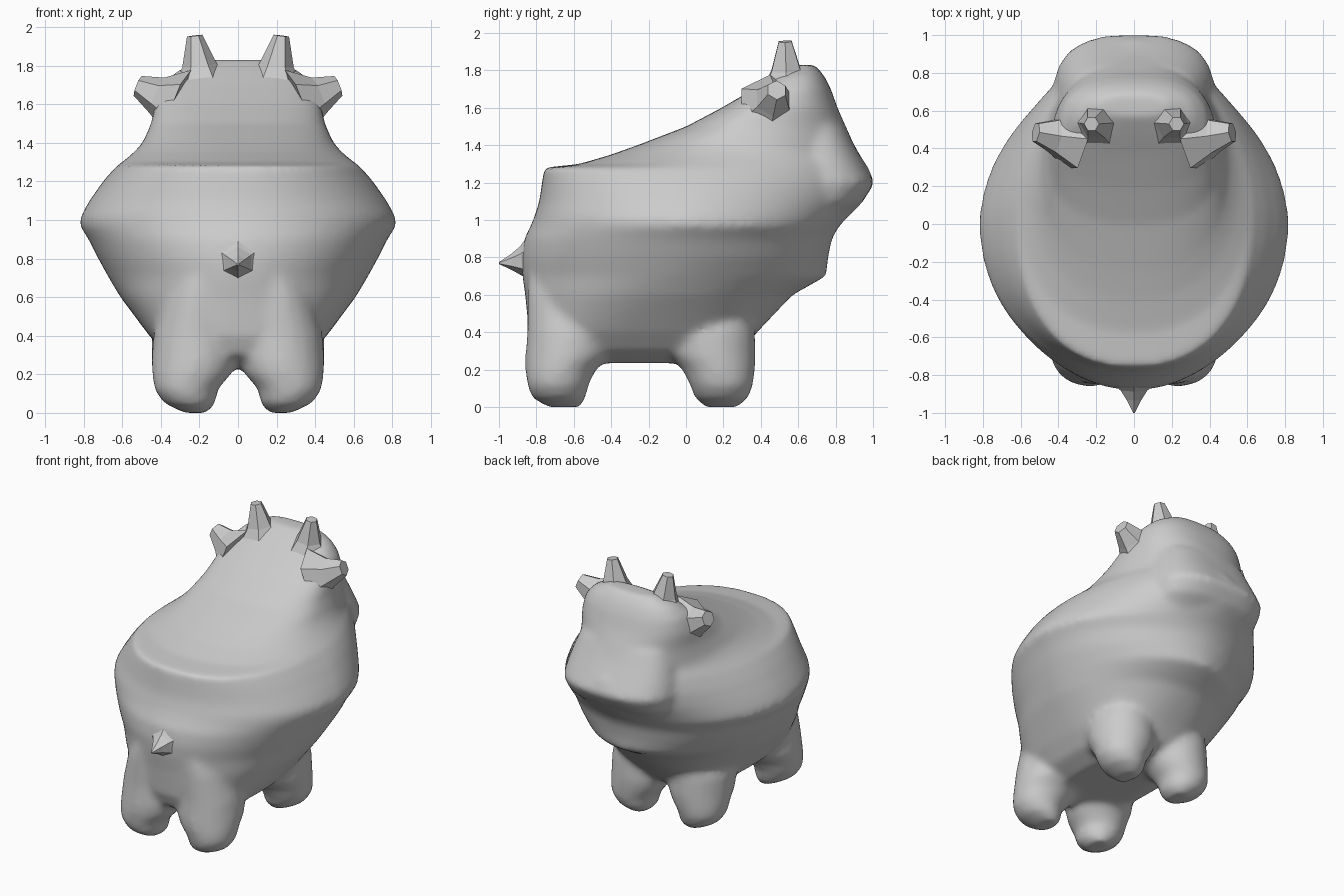
import bpy, bmesh, math
from mathutils import Vector


def add_loft(bm, rings):
    """Skin a list of closed rings of points and cap both ends."""
    loops = [[bm.verts.new(p) for p in ring] for ring in rings]
    n = len(loops[0])
    for a, b in zip(loops, loops[1:]):
        for i in range(n):
            j = (i + 1) % n
            bm.faces.new((a[i], a[j], b[j], b[i]))
    bm.faces.new(loops[0][::-1])
    bm.faces.new(loops[-1])


def oval(z, back, front, half, mid, power, front_power, n=64):
    """Horizontal superellipse, different in front of and behind its widest line."""
    pts = []
    for i in range(n):
        t = 2 * math.pi * i / n
        c, s = math.cos(t), math.sin(t)
        e = 2 / (front_power if s > 0 else power)
        x = math.copysign(abs(c) ** e, c) * half
        y = mid + math.copysign(abs(s) ** e, s) * ((front - mid) if s > 0 else (mid - back))
        pts.append((x, y, z))
    return pts


def tube(stations, n=6):
    """Rings around a path of (point, radius), square to the overall direction."""
    axis = (Vector(stations[-1][0]) - Vector(stations[0][0])).normalized()
    u = axis.cross(Vector((0, 1, 0) if abs(axis.y) < 0.8 else (1, 0, 0))).normalized()
    v = axis.cross(u)
    return [[Vector(p) + r * (u * math.cos(2 * math.pi * i / n) + v * math.sin(2 * math.pi * i / n))
             for i in range(n)] for p, r in stations]


def make(name, bm):
    bmesh.ops.recalc_face_normals(bm, faces=bm.faces)
    mesh = bpy.data.meshes.new(name)
    bm.to_mesh(mesh)
    bm.free()
    ob = bpy.data.objects.new(name, mesh)
    bpy.context.collection.objects.link(ob)
    return ob


# Body and head: z, back y, front y, half width, widest y, back and front roundness
body = bmesh.new()
sections = [
    (0.235, -0.66, 0.16, 0.24, -0.25, 2.4, 2.4),
    (0.30, -0.80, 0.30, 0.37, -0.25, 2.8, 2.8),
    (0.40, -0.84, 0.38, 0.46, -0.22, 2.7, 2.5),
    (0.60, -0.86, 0.57, 0.61, -0.12, 2.2, 2.0),
    (0.70, -0.875, 0.75, 0.67, -0.08, 2.0, 1.8),
    (0.80, -0.88, 0.76, 0.725, -0.05, 2.0, 1.9),
    (0.90, -0.865, 0.78, 0.775, -0.03, 2.0, 1.9),
    (0.97, -0.83, 0.82, 0.82, 0.0, 2.0, 1.9),
    (1.02, -0.81, 0.87, 0.815, 0.0, 2.05, 1.8),
    (1.10, -0.785, 0.95, 0.77, 0.03, 2.1, 1.7),
    (1.20, -0.77, 1.00, 0.70, 0.06, 2.2, 1.7),
    (1.28, -0.76, 0.98, 0.63, 0.08, 2.3, 1.8),
    (1.30, -0.57, 0.96, 0.60, 0.10, 2.2, 1.9),
    (1.35, -0.40, 0.93, 0.54, 0.18, 2.2, 1.9),
    (1.40, -0.26, 0.90, 0.495, 0.25, 2.3, 2.1),
    (1.50, 0.00, 0.855, 0.45, 0.36, 2.4, 2.3),
    (1.60, 0.19, 0.81, 0.43, 0.45, 2.4, 2.5),
    (1.70, 0.36, 0.775, 0.39, 0.52, 2.5, 2.5),
    (1.77, 0.47, 0.74, 0.32, 0.57, 2.5, 2.5),
    (1.83, 0.57, 0.69, 0.19, 0.63, 2.3, 2.3),
]
add_loft(body, [oval(*s) for s in sections])

# Broad blunt muzzle
muzzle = [(1.02, 0.84, 0.34), (1.10, 0.945, 0.41), (1.20, 1.01, 0.43),
          (1.30, 0.955, 0.41), (1.40, 0.90, 0.38), (1.50, 0.85, 0.34)]
add_loft(body, [oval(z, 0.35, y, w, 0.65, 2, 2.7) for z, y, w in muzzle])

# Four stubby legs, given as z, x, y, x radius, y radius
rear = [(0.0, 0.22, -0.65, 0.06, 0.09), (0.05, 0.25, -0.68, 0.135, 0.145),
        (0.12, 0.27, -0.685, 0.165, 0.165), (0.20, 0.24, -0.67, 0.205, 0.19),
        (0.27, 0.225, -0.635, 0.225, 0.225), (0.40, 0.22, -0.62, 0.22, 0.23),
        (0.60, 0.20, -0.62, 0.19, 0.23), (0.80, 0.16, -0.62, 0.14, 0.22)]
fore = [(0.0, 0.22, 0.19, 0.06, 0.09), (0.05, 0.25, 0.19, 0.135, 0.145),
        (0.12, 0.27, 0.19, 0.165, 0.17), (0.20, 0.245, 0.175, 0.20, 0.195),
        (0.27, 0.23, 0.145, 0.22, 0.23), (0.40, 0.23, 0.13, 0.22, 0.24),
        (0.60, 0.22, 0.13, 0.16, 0.22)]
for side in (-1, 1):
    for leg in (rear, fore):
        add_loft(body, [[(side * x + rx * math.cos(a), y + ry * math.sin(a), z)
                         for a in (2 * math.pi * i / 20 for i in range(20))]
                        for z, x, y, rx, ry in leg])

ob = make("body_with_legs", body)
# Fuse into one skin and soften the joints
remesh = ob.modifiers.new("fuse", 'REMESH')
remesh.mode = 'VOXEL'
remesh.voxel_size = 0.022
remesh.use_smooth_shade = True
soft = ob.modifiers.new("soften", 'SMOOTH')
soft.factor = 0.5
soft.iterations = 10

# Horns and ears, mirrored, with faceted blunt ends
for side, label in ((-1, "left"), (1, "right")):
    parts = {
        "horn": [((0.195, 0.54, 1.72), 0.14), ((0.20, 0.535, 1.80), 0.09), ((0.225, 0.53, 1.955), 0.04)],
        "ear": [((0.31, 0.45, 1.61), 0.18), ((0.42, 0.465, 1.645), 0.10), ((0.52, 0.485, 1.695), 0.055)],
    }
    for name, path in parts.items():
        bm = bmesh.new()
        add_loft(bm, tube([((side * p[0], p[1], p[2]), r) for p, r in path]))
        make(f"{label}_{name}", bm)

# Short pointed tail
bm = bmesh.new()
add_loft(bm, tube([((0, -0.82, 0.785), 0.15), ((0, -0.88, 0.78), 0.08),
                   ((0, -0.93, 0.775), 0.045), ((0, -1.0, 0.77), 0.005)]))
make("tail", bm)
